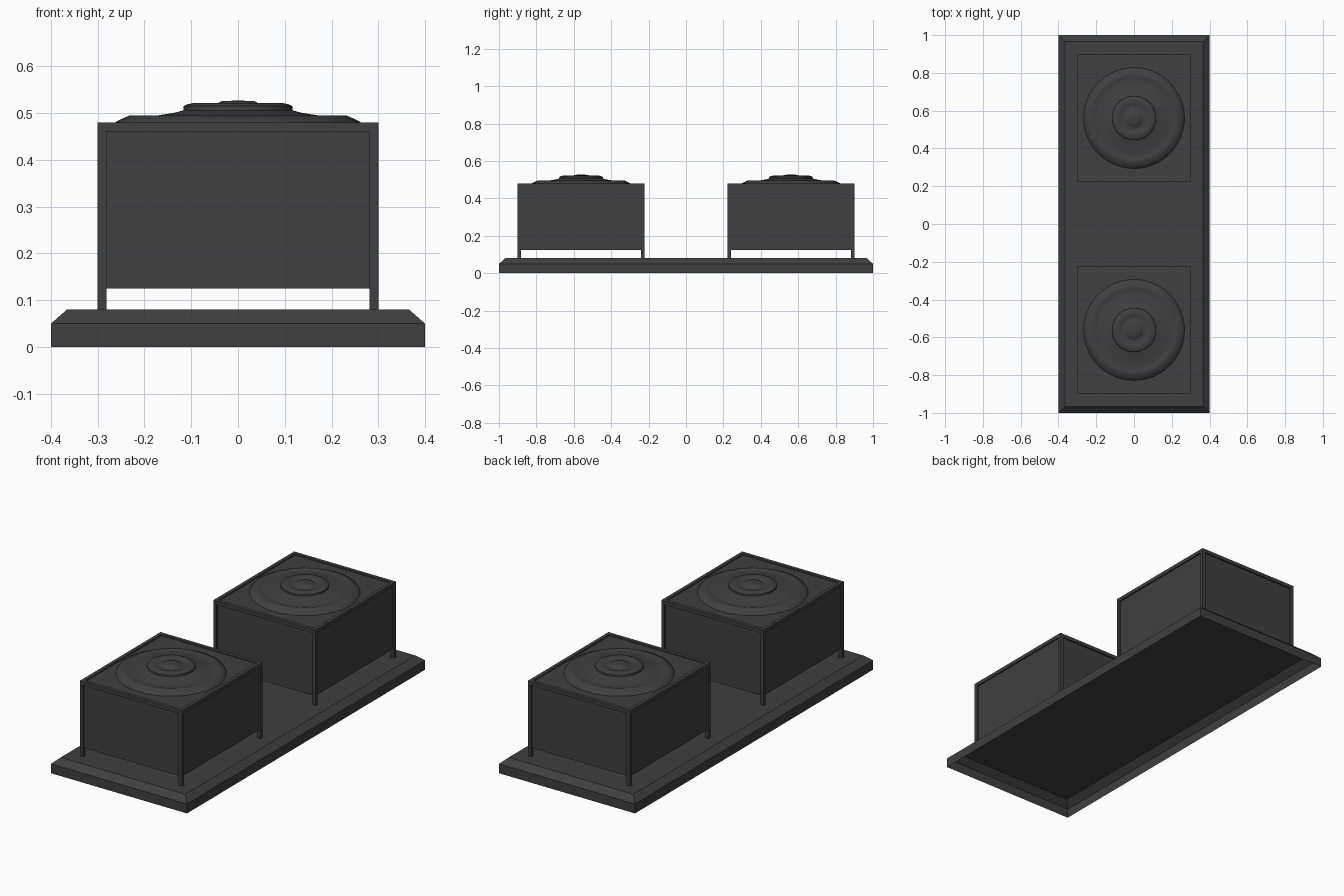
import bpy, bmesh, math
from mathutils import Matrix, Vector

if "Cube" in bpy.data.objects:
    bpy.data.objects.remove(bpy.data.objects["Cube"], do_unlink=True)

mat = bpy.data.materials.new("charcoal")
mat.use_nodes = True
colour = (0.05, 0.05, 0.05, 1)
mat.diffuse_color = colour
mat.node_tree.nodes["Principled BSDF"].inputs["Base Color"].default_value = colour


def finish(name, bm, location=(0, 0, 0)):
    bmesh.ops.recalc_face_normals(bm, faces=bm.faces)
    mesh = bpy.data.meshes.new(name)
    bm.to_mesh(mesh)
    bm.free()
    mesh.materials.append(mat)
    obj = bpy.data.objects.new(name, mesh)
    obj.location = location
    bpy.context.collection.objects.link(obj)
    return obj


def add_box(bm, low, high):
    low, high = Vector(low), Vector(high)
    size = Matrix.Diagonal((*(high - low), 1))
    bmesh.ops.create_cube(bm, size=1, matrix=Matrix.Translation((low + high) / 2) @ size)


# Base: hollow tray with a chamfered top edge and an open underside
bm = bmesh.new()
rings = []
for inset, z in ((0, 0), (0, 0.05), (0.034, 0.08)):
    x, y = 0.4 - inset, 1 - inset
    rings.append([bm.verts.new((sx * x, sy * y, z))
                  for sx, sy in ((-1, -1), (1, -1), (1, 1), (-1, 1))])
for lower, upper in zip(rings, rings[1:]):
    for i in range(4):
        j = (i + 1) % 4
        bm.faces.new((lower[i], lower[j], upper[j], upper[i]))
bm.faces.new(rings[-1])
finish("base", bm)

HX, HY, BAR, TOP = 0.3, 0.339, 0.019, 0.48

# Dish profile, radius and height, from the rim to the centre button
PROFILE = ((0.268, 0.472), (0.262, 0.481), (0.246, 0.489), (0.232, 0.495),
           (0.222, 0.495), (0.21, 0.491), (0.19, 0.492), (0.16, 0.497),
           (0.135, 0.501), (0.117, 0.506), (0.116, 0.515), (0.108, 0.519),
           (0.093, 0.522), (0.08, 0.521), (0.068, 0.516), (0.05, 0.516),
           (0.042, 0.522), (0.034, 0.526), (0, 0.527))


def build_unit(prefix, cy):
    # Frame: four legs joined by top rails
    bm = bmesh.new()
    for sx in (-1, 1):
        for sy in (-1, 1):
            x, y = sx * (HX - BAR / 2), sy * (HY - BAR / 2)
            add_box(bm, (x - BAR / 2, y - BAR / 2, 0.08), (x + BAR / 2, y + BAR / 2, TOP))
        x, y = sx * (HX - BAR / 2), sx * (HY - BAR / 2)
        add_box(bm, (x - BAR / 2, BAR - HY, TOP - BAR), (x + BAR / 2, HY - BAR, TOP))
        add_box(bm, (BAR - HX, y - BAR / 2, TOP - BAR), (HX - BAR, y + BAR / 2, TOP))
    finish(prefix + "_frame", bm, (0, cy, 0))

    # Body: panels set slightly behind the frame
    bm = bmesh.new()
    gap = 0.008
    add_box(bm, (gap - HX, gap - HY, 0.125), (HX - gap, HY - gap, 0.473))
    finish(prefix + "_body", bm, (0, cy, 0))

    # Dish: turned smooth round a vertical axis
    bm = bmesh.new()
    points = [bm.verts.new((r, 0, z)) for r, z in PROFILE]
    edges = [bm.edges.new(pair) for pair in zip(points, points[1:])]
    bmesh.ops.spin(bm, geom=points + edges, axis=(0, 0, 1), cent=(0, 0, 0),
                   angle=math.tau, steps=48)
    bmesh.ops.remove_doubles(bm, verts=bm.verts, dist=0.0001)
    dish = finish(prefix + "_dish", bm, (0, cy, 0))
    bpy.ops.object.select_all(action="DESELECT")
    dish.select_set(True)
    bpy.context.view_layer.objects.active = dish
    bpy.ops.object.shade_smooth_by_angle(angle=math.radians(50))


for prefix, side in (("front", -1), ("back", 1)):
    build_unit(prefix, side * 0.561)
